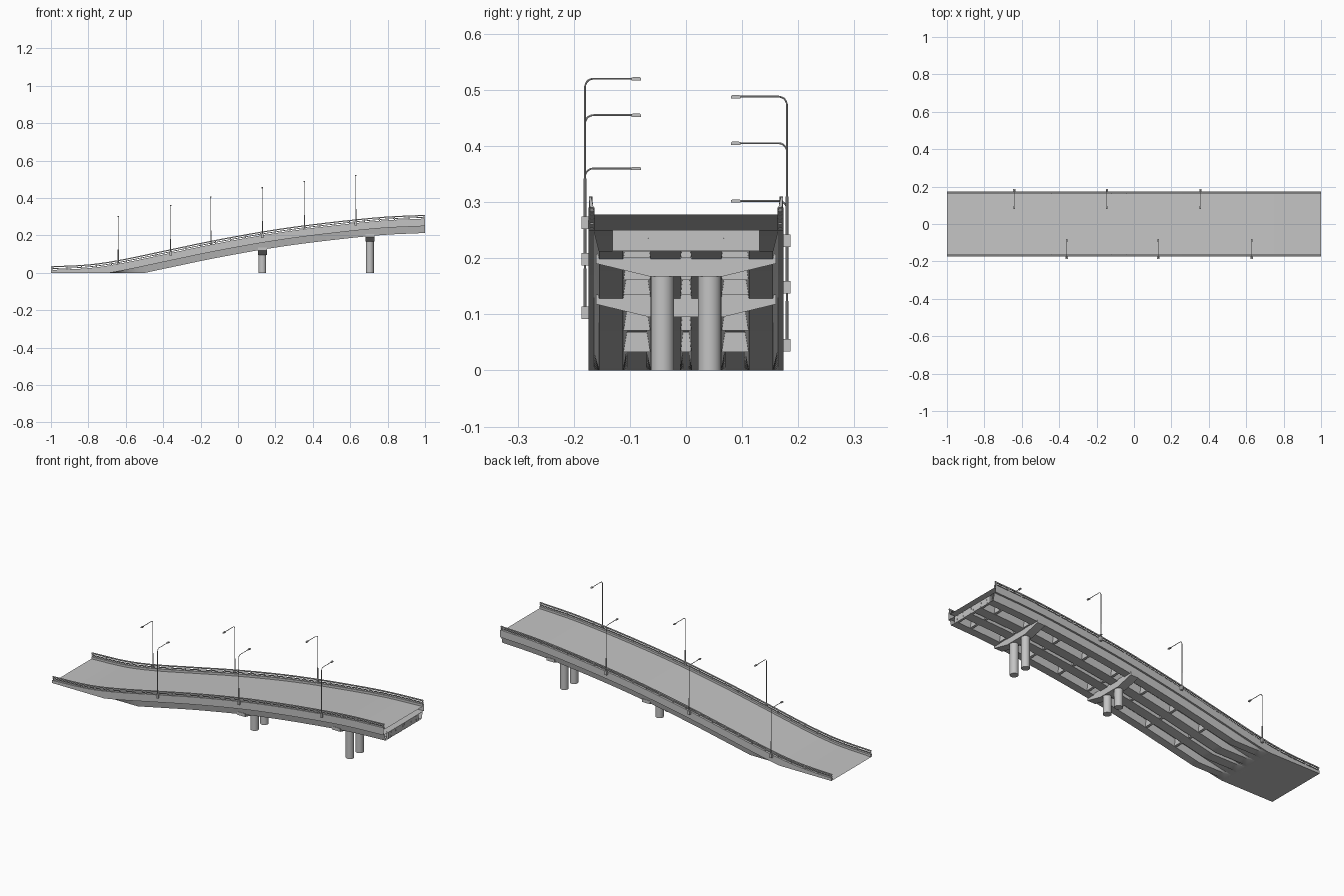
import bpy, bmesh, math
from mathutils import Vector, Matrix

cube = bpy.data.objects.get("Cube")
if cube:
    bpy.data.objects.remove(cube, do_unlink=True)

concrete = bpy.data.materials.new("concrete_grey")
concrete.use_nodes = True
GREY = (0.55, 0.55, 0.55, 1)
concrete.diffuse_color = GREY
concrete.node_tree.nodes["Principled BSDF"].inputs["Base Color"].default_value = GREY

# Height of the road along its length
ROAD = [(-1, .003), (-.8, .013), (-.64, .036), (-.36, .094), (-.145, .139), (.13, .189),
        (.355, .222), (.63, .254), (.8, .269), (1, .278)]


def slope(i):
    a, b = ROAD[max(i - 1, 0)], ROAD[min(i + 1, len(ROAD) - 1)]
    return (b[1] - a[1]) / (b[0] - a[0])


def road(x):
    i = 0
    while i < len(ROAD) - 2 and x > ROAD[i + 1][0]:
        i += 1
    (x0, z0), (x1, z1) = ROAD[i], ROAD[i + 1]
    w = x1 - x0
    t = (x - x0) / w
    bend = t * (1 - t) * ((1 - t) * (slope(i) * w - (z1 - z0)) + t * ((z1 - z0) - slope(i + 1) * w))
    return z0 + (z1 - z0) * t + bend


def finish(name, bm):
    mesh = bpy.data.meshes.new(name)
    bm.to_mesh(mesh)
    bm.free()
    mesh.materials.append(concrete)
    mesh.shade_smooth()
    mesh.set_sharp_from_angle(angle=math.radians(30))
    obj = bpy.data.objects.new(name, mesh)
    bpy.context.collection.objects.link(obj)
    return obj


def loft(name, section, start=-1.0, end=1.0, steps=64):
    """Sweep a closed (y, height above road) section, counter-clockwise, along the road."""
    bm = bmesh.new()
    rings = []
    for i in range(steps + 1):
        x = start + (end - start) * i / steps
        rings.append([bm.verts.new((x, y, max(0, road(x) + h))) for y, h in section])
    n = len(section)
    for a, b in zip(rings, rings[1:]):
        for j in range(n):
            k = (j + 1) % n
            bm.faces.new((a[j], a[k], b[k], b[j]))
    return finish(name, bm)


def prism(bm, outline, x, depth):
    """Extrude a (y, z) outline along x, centred on x."""
    ends = [[bm.verts.new((x + s * depth / 2, y, z)) for y, z in outline] for s in (-1, 1)]
    faces = [bm.faces.new(e) for e in ends]
    n = len(outline)
    for j in range(n):
        k = (j + 1) % n
        faces.append(bm.faces.new((ends[0][j], ends[0][k], ends[1][k], ends[1][j])))
    bmesh.ops.recalc_face_normals(bm, faces=faces)


def rect(y0, y1, z0, z1):
    return [(y0, z0), (y1, z0), (y1, z1), (y0, z1)]


def tube(bm, p, q, r, sides=8):
    p, q = Vector(p), Vector(q)
    d = q - p
    m = Matrix.Translation((p + q) / 2) @ d.to_track_quat('Z', 'Y').to_matrix().to_4x4()
    bmesh.ops.create_cone(bm, cap_ends=True, segments=sides, radius1=r, radius2=r,
                          depth=d.length, matrix=m)


# Deck with raised kerbs, open at the high end
SLAB, SOFFIT = -.028, -.065
loft("deck", [(-.174, SLAB), (.174, SLAB), (.174, .012), (.163, .012),
              (.163, 0), (-.163, 0), (-.163, .012), (-.174, .012)])

# Four tapered girders
for side, s in (("left", 1), ("right", -1)):
    for kind, b0, b1, t0, t1 in (("outer", .112, .155, .105, .164),
                                 ("inner", .010, .063, .005, .070)):
        section = [(s * b0, SOFFIT), (s * b1, SOFFIT), (s * t1, SLAB), (s * t0, SLAB)]
        loft(f"{side}_{kind}_girder", section[::s], start=-.74)

# Cross walls between the girders
bm = bmesh.new()
for i in range(8):
    x = -.35 + .18 * i
    z0, z1 = road(x) + SOFFIT + .002, road(x) + SLAB
    for c, w in ((-.0875, .024), (0, .009), (.0875, .024)):
        prism(bm, [(c - w, z0), (c + w, z0), (c + w * .75, z1), (c - w * .75, z1)], x, .014)
prism(bm, rect(-.131, .131, road(1) + SOFFIT, road(1) + SLAB), .993, .012)
finish("cross_walls", bm)

# Piers: hammerhead cap on two round columns
for name, x in (("low_pier", .13), ("high_pier", .705)):
    z = road(x) - .094
    bm = bmesh.new()
    prism(bm, [(-.065, z), (.065, z), (.16, z + .023), (.16, z + .04),
               (-.16, z + .04), (-.16, z + .023)], x, .048)
    finish(name + "_cap", bm)
    bm = bmesh.new()
    for y in (-.042, .042):
        tube(bm, (x, y, 0), (x, y, z + .005), .021, 24)
    finish(name + "_columns", bm)

# Guard rails with leaning posts
for side, s in (("left", 1), ("right", -1)):
    loft(side + "_top_rail", rect(s * .1695 - .003, s * .1695 + .003, .026, .032))
    loft(side + "_middle_rail", rect(s * .168 - .002, s * .168 + .002, .017, .021))
    bm = bmesh.new()
    count = 26
    for i in range(count):
        x = -.995 + 1.99 * i / (count - 1)
        z = road(x)
        prism(bm, [(s * .164, z + .01), (s * .171, z + .01),
                   (s * .173, z + .031), (s * .169, z + .031)], x, .005)
    finish(side + "_rail_posts", bm)

# Street lamps, staggered on both sides
for side, s, places in (("left", 1, (-.64, -.145, .355)), ("right", -1, (-.36, .13, .63))):
    for n, x in enumerate(places, 1):
        z = road(x)
        top, r = z + .266, .015
        bm = bmesh.new()
        prism(bm, rect(s * .18 - .006, s * .18 + .006, z - .002, z + .02), x, .012)
        tube(bm, (x, s * .18, z + .02), (x, s * .18, z + .088), .003)
        path = [(x, s * .18, z + .088)]
        for k in range(6):
            a = math.pi / 2 * k / 5
            path.append((x, s * (.18 - r + r * math.cos(a)), top - r + r * math.sin(a)))
        path.append((x, s * .09, top))
        for p, q in zip(path, path[1:]):
            tube(bm, p, q, .0016)
        prism(bm, [(s * .08, top - .003), (s * .097, top - .003), (s * .097, top + .002),
                   (s * .093, top + .003), (s * .083, top + .003), (s * .08, top + .001)], x, .008)
        finish(f"{side}_lamp_{n}", bm)
